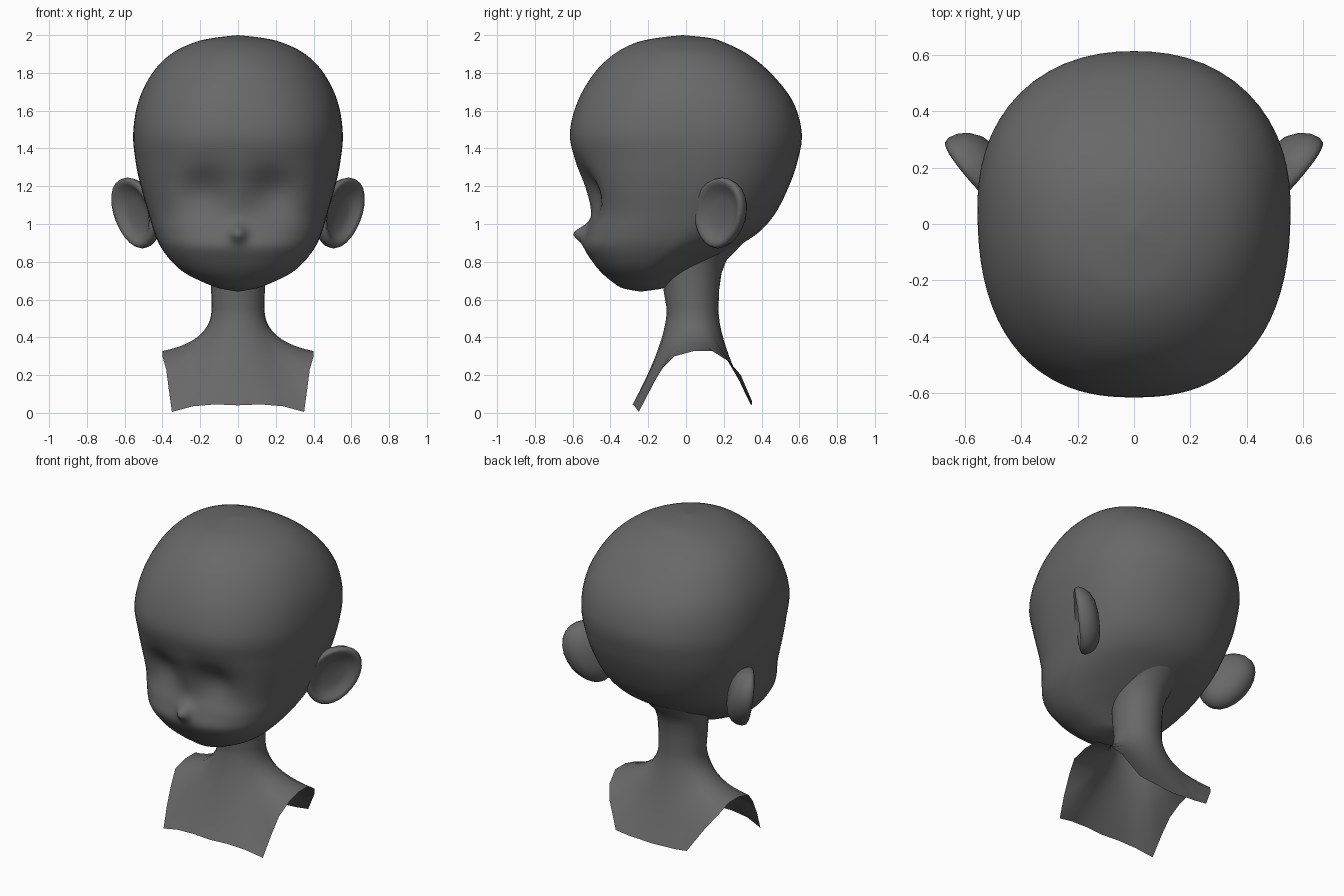
import bpy, bmesh, math
from mathutils import Vector

if "Cube" in bpy.data.objects:
    bpy.data.objects.remove(bpy.data.objects["Cube"])

skin = bpy.data.materials.new("dark_grey")
skin.diffuse_color = (0.138, 0.138, 0.138, 1.0)
skin.use_nodes = True
skin.node_tree.nodes["Principled BSDF"].inputs["Base Color"].default_value = skin.diffuse_color


def loft(name, rings, fix_normals=False):
    """Skin closed rings (listed top to bottom, anticlockwise from above)."""
    bm = bmesh.new()
    rows = [[bm.verts.new(p) for p in ring] for ring in rings]
    n = len(rows[0])
    for a, b in zip(rows, rows[1:]):
        for i in range(n):
            j = (i + 1) % n
            bm.faces.new((a[i], b[i], b[j], a[j]))
    bmesh.ops.remove_doubles(bm, verts=bm.verts[:], dist=1e-5)
    if fix_normals:
        bmesh.ops.recalc_face_normals(bm, faces=bm.faces[:])
    mesh = bpy.data.meshes.new(name)
    bm.to_mesh(mesh)
    bm.free()
    mesh.shade_smooth()
    mesh.materials.append(skin)
    obj = bpy.data.objects.new(name, mesh)
    bpy.context.collection.objects.link(obj)
    return obj


def smooth_rows(rows, steps):
    """Catmull-Rom interpolation through rows of numbers."""
    out = []
    for i in range(len(rows) - 1):
        p0, p1 = rows[max(i - 1, 0)], rows[i]
        p2, p3 = rows[i + 1], rows[min(i + 2, len(rows) - 1)]
        for k in range(steps):
            t = k / steps
            out.append([0.5 * (2 * b + (c - a) * t + (2 * a - 5 * b + 4 * c - d) * t * t
                               + (3 * b - a - 3 * c + d) * t ** 3)
                        for a, b, c, d in zip(p0, p1, p2, p3)])
    out.append(list(rows[-1]))
    return out


def bump(v, centre, width):
    return math.exp(-((v - centre) / width) ** 2)


# Head: height, half width, front y, back y, y of the widest point,
# squareness of the front half and of the back half
head_rows = [
    (2.0, 0, -.02, -.02, -.02, 2, 2.2), (1.985, .13, -.15, .125, -.01, 2, 2.2),
    (1.96, .235, -.265, .205, 0, 2, 2.3), (1.9, .355, -.38, .325, .01, 2, 2.3),
    (1.8, .453, -.485, .448, .03, 2.1, 2.3), (1.65, .527, -.573, .565, .05, 2.25, 2.25),
    (1.48, .555, -.615, .613, .06, 2.4, 2.2), (1.33, .542, -.585, .59, .06, 2.45, 2.2),
    (1.2, .515, -.54, .545, .05, 2.65, 2.2), (1.06, .475, -.505, .475, .02, 2.85, 2.15),
    (.96, .445, -.525, .39, -.03, 2.8, 2.0), (.88, .41, -.54, .27, -.09, 2.65, 1.8),
    (.8, .35, -.495, .13, -.16, 2.5, 1.6), (.74, .28, -.445, .01, -.2, 2.35, 1.6),
    (.69, .18, -.385, -.07, -.22, 2.2, 1.8), (.66, .1, -.335, -.12, -.23, 2.1, 2),
    (.642, 0, -.24, -.24, -.24, 2, 2)]
SEG = 80
head_rings = []
for z, w, front, back, yc, nf, nb in smooth_rows(head_rows, 5):
    ring = []
    for i in range(SEG):
        t = 2 * math.pi * i / SEG
        t -= 0.45 * math.sin(t)               # more points on the face
        s, c = math.sin(t), -math.cos(t)
        n = nb if c > 0 else nf
        r = (abs(s) ** n + abs(c) ** n) ** (-1 / n)
        x = w * r * s
        y = yc + r * c * ((back - yc) if c > 0 else (yc - front))
        if c < 0:
            # eye sockets and nose
            y += 0.06 * bump(abs(x), .18, .12) * bump(z, 1.17, .12) * min(1, -2 * c)
            y -= 0.07 * bump(x, 0, .042) * bump(z, .95, .042)
        ring.append((x, y, z))
    head_rings.append(ring)
loft("head", head_rings)

# Neck and bust: right half of the open lower edge, from front to back
edge = [(0, -.285, .04), (.12, -.282, .045), (.24, -.272, .035), (.35, -.25, .005),
        (.367, -.19, .13), (.38, -.13, .23), (.40, -.06, .30), (.40, .04, .327),
        (.40, .14, .327), (.38, .23, .27), (.335, .29, .20), (.25, .35, .06),
        (.17, .35, .05), (.08, .348, .045), (0, .345, .04)]
edge += [(-x, y, z) for x, y, z in edge[-2:0:-1]]
NECK_Y = .035
dirs = [math.atan2(x, NECK_Y - y) for x, y, z in edge]


def neck_ring(z, rx, ry, yc):
    return [Vector((rx * math.sin(t), yc - ry * math.cos(t), z)) for t in dirs]


bust_rings = [neck_ring(.93, .20, .22, .11), neck_ring(.87, .175, .195, .08),
              neck_ring(.81, .155, .17, .045),
              neck_ring(.74, .143, .158, .03), neck_ring(.65, .142, .147, .028)]
top = neck_ring(.55, .14, .137, NECK_Y)
bend = neck_ring(.38, .14, .137, NECK_Y)
for k in range(11):
    t = k / 10
    bust_rings.append([a * (1 - t) ** 2 + b * 2 * t * (1 - t) + Vector(e) * t * t
                       for a, b, e in zip(top, bend, edge)])
loft("neck_and_bust", bust_rings)

# Ears: hollowed domes, turned out and back (radius, depth)
ear_profile = [(0, -.10), (.35, -.097), (.62, -.085), (.83, -.06), (.95, -.03), (1, .002),
               (.97, .022), (.89, .028), (.78, .018), (.65, 0), (.4, -.012), (0, -.012)]
for side, name in ((1, "right_ear"), (-1, "left_ear")):
    rings = []
    for r, h in ear_profile:
        ring = []
        for i in range(24):
            t = 2 * math.pi * i / 24
            v = r * math.sin(t)
            u = r * math.cos(t) * .163 * (1 + .1 * v) + .015 * v
            ring.append((side * (.543 + .64 * u + .77 * h + .03 * v),
                         .18 + .77 * u - .64 * h, 1.058 + .188 * v))
        rings.append(ring)
    loft(name, rings, fix_normals=True)
